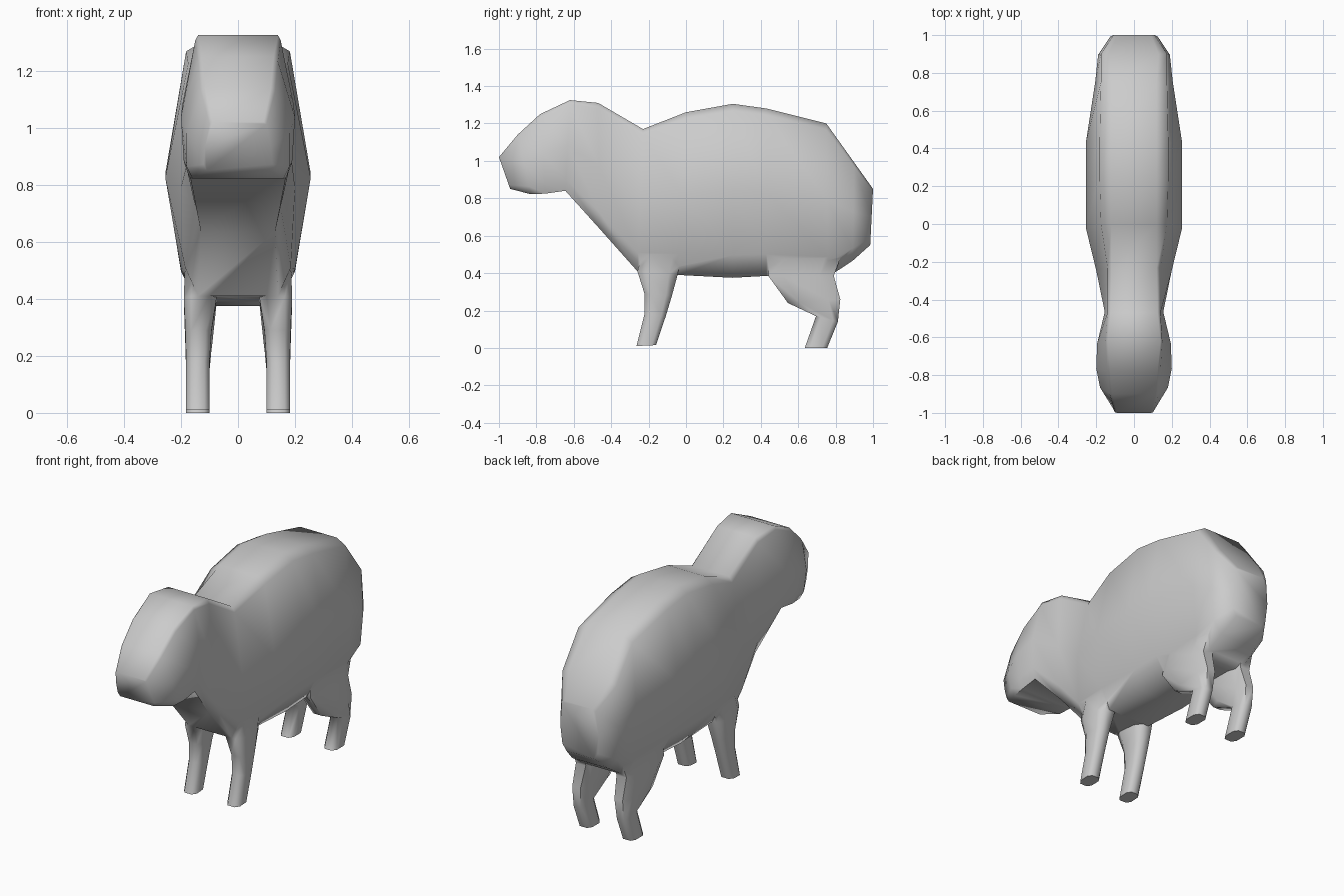
import bpy, bmesh, math

if "Cube" in bpy.data.objects:
    bpy.data.objects.remove(bpy.data.objects["Cube"])

fur = bpy.data.materials.new("grey fur")
fur.diffuse_color = (0.6, 0.6, 0.6, 1)
fur.use_nodes = True
fur.node_tree.nodes["Principled BSDF"].inputs["Base Color"].default_value = fur.diffuse_color


def loft(name, rings):
    """Skin a list of closed rings and cap both ends."""
    bm = bmesh.new()
    loops = [[bm.verts.new(p) for p in ring] for ring in rings]
    for a, b in zip(loops, loops[1:]):
        n = len(a)
        for i in range(n):
            j = (i + 1) % n
            bm.faces.new((a[i], a[j], b[j], b[i]))
    bm.faces.new(loops[0])
    bm.faces.new(loops[-1])
    bmesh.ops.recalc_face_normals(bm, faces=bm.faces)
    mesh = bpy.data.meshes.new(name)
    bm.to_mesh(mesh)
    bm.free()
    mesh.materials.append(fur)
    obj = bpy.data.objects.new(name, mesh)
    bpy.context.collection.objects.link(obj)
    return obj


def body_ring(top, bottom, widths):
    """Slanted cross-section; half-widths run from the back to the belly."""
    half = []
    for t, w in zip((0, 0.04, 0.5, 0.87, 1), widths):
        y = top[0] + (bottom[0] - top[0]) * t
        z = top[1] + (bottom[1] - top[1]) * t
        half.append((w, y, z))
    return half + [(-x, y, z) for x, y, z in reversed(half)]


def leg_ring(front, back, inner, outer, side):
    """Chamfered box section between a front and a back (y, z) point."""
    pts = []
    c = 0.22
    for u, v in ((c, 0), (1 - c, 0), (1, c), (1, 1 - c),
                 (1 - c, 1), (c, 1), (0, 1 - c), (0, c)):
        pts.append((side * (inner + (outer - inner) * u),
                    front[0] + (back[0] - front[0]) * v,
                    front[1] + (back[1] - front[1]) * v))
    return pts


# Head, neck and trunk in one skin, nose to rump
sections = [
    ((-1.00, 1.02), (-0.94, 0.85), (0.09, 0.10, 0.115, 0.12, 0.11)),
    ((-0.90, 1.14), (-0.83, 0.822), (0.115, 0.13, 0.18, 0.18, 0.16)),
    ((-0.78, 1.25), (-0.75, 0.825), (0.125, 0.14, 0.20, 0.19, 0.17)),
    ((-0.62, 1.325), (-0.645, 0.84), (0.14, 0.15, 0.195, 0.19, 0.17)),
    ((-0.47, 1.31), (-0.46, 0.635), (0.125, 0.14, 0.155, 0.15, 0.13)),
    ((-0.23, 1.17), (-0.26, 0.41), (0.12, 0.14, 0.20, 0.185, 0.14)),
    ((0.00, 1.26), (-0.04, 0.39), (0.12, 0.175, 0.255, 0.20, 0.14)),
    ((0.25, 1.305), (0.25, 0.375), (0.12, 0.182, 0.255, 0.20, 0.14)),
    ((0.43, 1.28), (0.43, 0.385), (0.12, 0.182, 0.255, 0.20, 0.14)),
    ((0.75, 1.20), (0.76, 0.38), (0.12, 0.175, 0.205, 0.19, 0.13)),
    ((0.90, 0.99), (0.89, 0.465), (0.13, 0.175, 0.19, 0.175, 0.12)),
    ((1.00, 0.85), (0.985, 0.55), (0.09, 0.11, 0.125, 0.115, 0.09)),
]
body = loft("body", [body_ring(*s) for s in sections])

# Leg outlines: front point, back point, inner and outer x
front_leg = [
    ((-0.22, 0.55), (-0.02, 0.52), 0.07, 0.185),
    ((-0.26, 0.41), (-0.045, 0.39), 0.075, 0.19),
    ((-0.222, 0.29), (-0.075, 0.28), 0.093, 0.185),
    ((-0.222, 0.18), (-0.108, 0.17), 0.10, 0.182),
    ((-0.265, 0.01), (-0.16, 0.015), 0.10, 0.182),
]
hind_leg = [
    ((0.45, 0.52), (0.84, 0.52), 0.06, 0.185),
    ((0.44, 0.385), (0.79, 0.385), 0.075, 0.19),
    ((0.545, 0.24), (0.825, 0.26), 0.09, 0.185),
    ((0.695, 0.17), (0.812, 0.14), 0.10, 0.182),
    ((0.635, 0.0), (0.755, 0.0), 0.10, 0.182),
]

# Merge each leg into the body
bpy.context.view_layer.objects.active = body
for name, outline in (("front_leg", front_leg), ("hind_leg", hind_leg)):
    for side in (-1, 1):
        leg = loft(name, [leg_ring(*r, side) for r in outline])
        mod = body.modifiers.new("join leg", 'BOOLEAN')
        mod.operation = 'UNION'
        mod.solver = 'EXACT'
        mod.object = leg
        bpy.ops.object.modifier_apply(modifier=mod.name)
        bpy.data.objects.remove(leg)

# Soft shading, keeping only the hard edges at the feet and chin
body.select_set(True)
bpy.ops.object.shade_smooth_by_angle(angle=math.radians(65))
